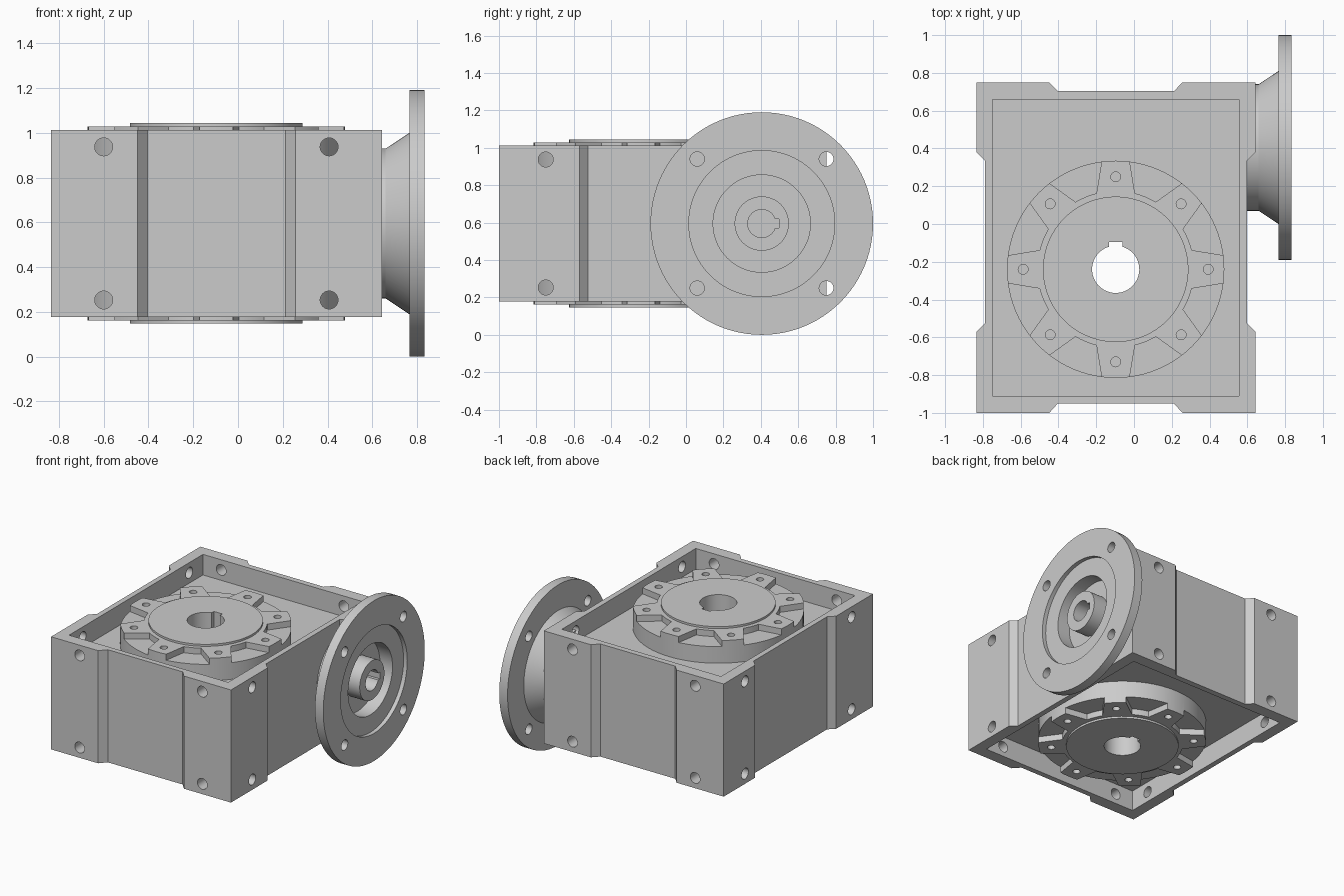
import bpy, bmesh
from math import sin, cos, pi, radians, asin

if "Cube" in bpy.data.objects:
    bpy.data.objects.remove(bpy.data.objects["Cube"])

ZC = 0.595                      # mid height of housing
HALF = 0.418                    # half height of housing
FLOOR = 0.265                   # pocket floor, measured from mid height
OUT = (-0.097, -0.24)           # output bore centre (x, y)
INP = (0.405, 0.595)            # input shaft centre (y, z)

# sends the prism's local axes (u, v, extrusion) to x, y, z
AXES = {'Z': lambda u, v, w: (u, v, w),
        'X': lambda u, v, w: (w, u, v),
        'Y': lambda u, v, w: (u, w, v)}


def make(name, bm):
    bmesh.ops.recalc_face_normals(bm, faces=bm.faces)
    me = bpy.data.meshes.new(name)
    bm.to_mesh(me)
    bm.free()
    ob = bpy.data.objects.new(name, me)
    bpy.context.collection.objects.link(ob)
    return ob


def prism(name, outline, w0, w1, axis='Z'):
    bm = bmesh.new()
    f = AXES[axis]
    a = [bm.verts.new(f(u, v, w0)) for u, v in outline]
    b = [bm.verts.new(f(u, v, w1)) for u, v in outline]
    bm.faces.new(a)
    bm.faces.new(b)
    n = len(a)
    for i in range(n):
        bm.faces.new((a[i], a[(i + 1) % n], b[(i + 1) % n], b[i]))
    return make(name, bm)


def arc(c, r, a0, a1, n):
    return [(c[0] + r * cos(a0 + (a1 - a0) * i / n),
             c[1] + r * sin(a0 + (a1 - a0) * i / n)) for i in range(n + 1)]


def circle(c, r, n=32):
    return arc(c, r, 0, 2 * pi, n)[:-1]


def keyed(c, r, half_w, reach, turn):
    # round bore with a rectangular keyway
    a = asin(half_w / r)
    pts = arc((0, 0), r, a, 2 * pi - a, 48) + [(reach, -half_w), (reach, half_w)]
    return [(c[0] + x * cos(turn) - y * sin(turn),
             c[1] + x * sin(turn) + y * cos(turn)) for x, y in pts]


def boolean(ob, tool, op='DIFFERENCE'):
    m = ob.modifiers.new(op, 'BOOLEAN')
    m.operation, m.solver, m.object = op, 'EXACT', tool
    dg = bpy.context.evaluated_depsgraph_get()
    me = bpy.data.meshes.new_from_object(ob.evaluated_get(dg))
    ob.modifiers.clear()
    ob.data = me
    bpy.data.objects.remove(tool)


def rect(x0, x1, y0, y1):
    return [(x0, y0), (x1, y0), (x1, y1), (x0, y1)]


# housing: block with four raised corners, mirrored left to right
cx = -0.096
half = [(0.3075, -0.95), (0.3525, -1.0), (0.7385, -1.0), (0.7385, -0.57), (0.6935, -0.525),
        (0.6935, 0.335), (0.7385, 0.38), (0.7385, 0.75), (0.3525, 0.75), (0.3075, 0.703)]
outline = [(cx + x, y) for x, y in half] + [(cx - x, y) for x, y in half[::-1]]
housing = prism("gearbox_housing", outline, ZC - HALF, ZC + HALF)

# pockets above and below
for s in (1, -1):
    boolean(housing, prism("cut", rect(-0.75, 0.557, -0.91, 0.66),
                           ZC + s * FLOOR, ZC + s * 0.6))

# mounting holes through the walls
for z in (ZC + 0.342, ZC - 0.342):
    for x in (-0.6, 0.407):
        boolean(housing, prism("cut", circle((x, z), 0.04), -1.2, 1.2, 'Y'))
    for y in (-0.75, 0.5):
        boolean(housing, prism("cut", circle((y, z), 0.04), -1.2, 1.2, 'X'))

bore = keyed(OUT, 0.125, 0.035, 0.146, pi / 2)
boolean(housing, prism("cut", bore, -0.2, 1.4))


# output covers: disc with eight bolt pads, raised centre and keyed bore
def output_cover(name, s):
    cover = prism(name, circle(OUT, 0.575, 96), ZC + s * FLOOR, ZC + s * 0.433)
    boolean(cover, prism("hub", circle(OUT, 0.385, 96),
                         ZC + s * 0.3, ZC + s * 0.448), 'UNION')
    for k in range(8):
        mid = radians(22.5 + 45 * k)
        # recess between two pads, pads narrowing towards the rim
        ro, ri = radians(15.8), radians(8.3)
        gap = arc(OUT, 0.60, mid - ro, mid + ro, 8) + arc(OUT, 0.415, mid + ri, mid - ri, 8)
        boolean(cover, prism("cut", gap, ZC + s * 0.388, ZC + s * 0.6))
        # threaded hole in the pad
        a = radians(45 * k)
        c = (OUT[0] + 0.49 * cos(a), OUT[1] + 0.49 * sin(a))
        boolean(cover, prism("cut", circle(c, 0.026, 20), ZC + s * 0.33, ZC + s * 0.6))
    boolean(cover, prism("cut", bore, -0.2, 1.4))
    return cover


covers = [output_cover("output_cover_top", 1), output_cover("output_cover_bottom", -1)]

# input flange: turned profile (x, radius) around the input shaft
profile = [(0.58, 0), (0.58, 0.335), (0.66, 0.335), (0.765, 0.405), (0.765, 0.595),
           (0.833, 0.595), (0.833, 0.39), (0.803, 0.39), (0.803, 0.26), (0.70, 0.26),
           (0.70, 0.145), (0.817, 0.145), (0.817, 0)]
bm = bmesh.new()
vs = [bm.verts.new((x, INP[0] + r, INP[1])) for x, r in profile]
es = [bm.edges.new(p) for p in zip(vs, vs[1:])]
bmesh.ops.spin(bm, geom=vs + es, cent=(0, *INP), axis=(1, 0, 0),
               angle=2 * pi, steps=96, use_duplicate=False)
bmesh.ops.remove_doubles(bm, verts=bm.verts, dist=1e-4)
flange = make("input_flange", bm)
boolean(flange, prism("cut", keyed(INP, 0.075, 0.025, 0.093, 0), 0.66, 1.0, 'X'))
for sy in (1, -1):
    for sz in (1, -1):
        c = (INP[0] + sy * 0.345, INP[1] + sz * 0.345)
        boolean(flange, prism("cut", circle(c, 0.038), 0.75, 0.9, 'X'))

# smooth the round walls, keep the edges crisp
for ob in [housing, flange] + covers:
    bpy.ops.object.select_all(action='DESELECT')
    ob.select_set(True)
    bpy.context.view_layer.objects.active = ob
    bpy.ops.object.shade_smooth_by_angle(angle=radians(25))
